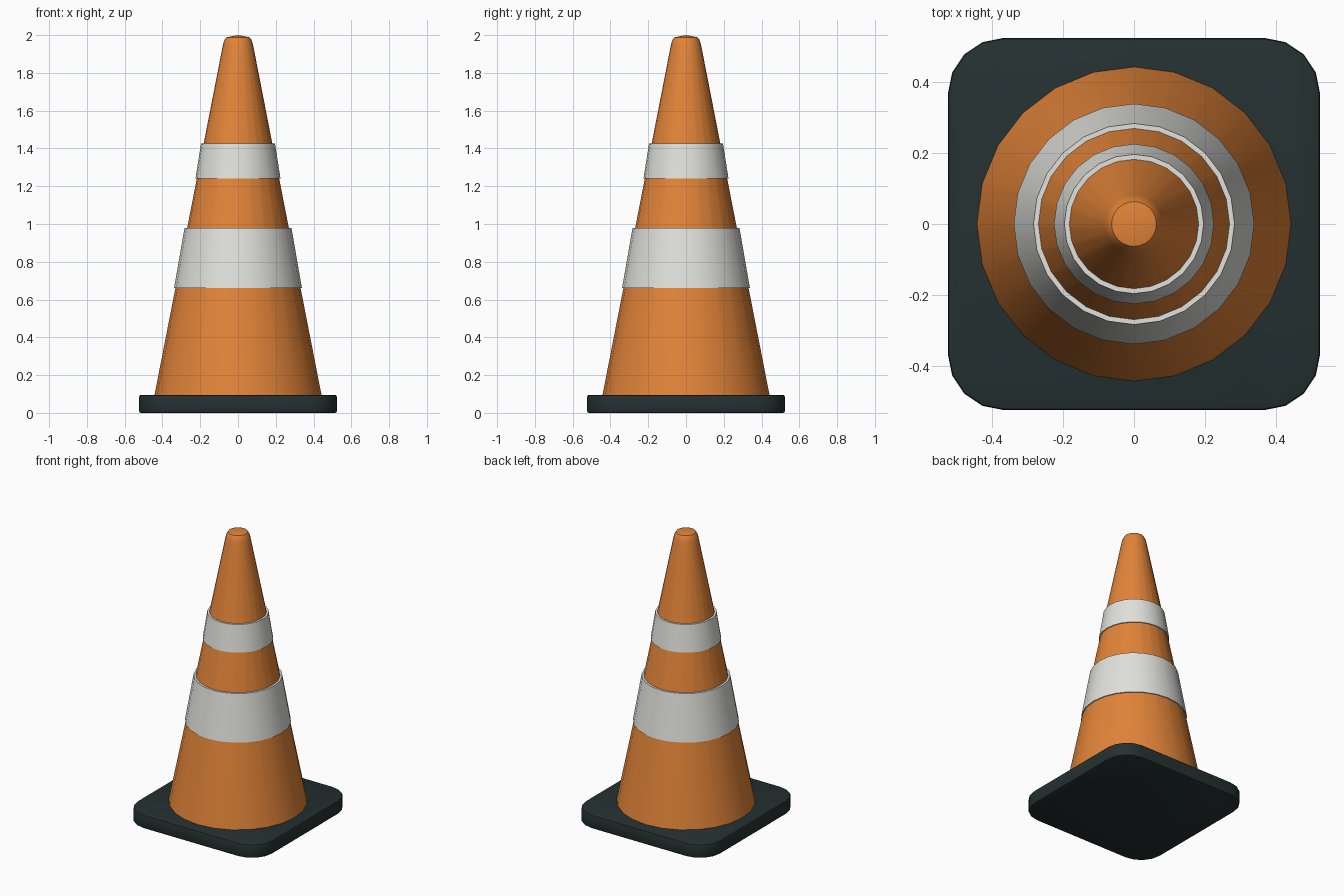
import bpy, bmesh, math

cube = bpy.data.objects.get("Cube")
if cube:
    bpy.data.objects.remove(cube, do_unlink=True)

SIDES = 24


def material(name, rgb):
    m = bpy.data.materials.new(name)
    m.use_nodes = True
    m.diffuse_color = (*rgb, 1)
    bsdf = m.node_tree.nodes["Principled BSDF"]
    bsdf.inputs["Base Color"].default_value = (*rgb, 1)
    bsdf.inputs["Roughness"].default_value = 0.6
    return m


orange = material("orange plastic", (0.76, 0.23, 0.04))
white = material("reflective white", (0.75, 0.75, 0.72))
black = material("dark rubber", (0.018, 0.03, 0.03))


def finish(name, bm, mat, angle):
    bmesh.ops.remove_doubles(bm, verts=bm.verts, dist=1e-5)
    bmesh.ops.recalc_face_normals(bm, faces=bm.faces)
    mesh = bpy.data.meshes.new(name)
    bm.to_mesh(mesh)
    bm.free()
    mesh.materials.append(mat)
    obj = bpy.data.objects.new(name, mesh)
    bpy.context.collection.objects.link(obj)
    bpy.ops.object.select_all(action="DESELECT")
    obj.select_set(True)
    bpy.context.view_layer.objects.active = obj
    bpy.ops.object.shade_smooth_by_angle(angle=math.radians(angle))
    return obj


def lathe(name, profile, mat, closed=False):
    """Spin an (r, z) profile about the vertical axis."""
    bm = bmesh.new()
    verts = [bm.verts.new((0, r, z)) for r, z in profile]
    edges = [bm.edges.new(pair) for pair in zip(verts, verts[1:])]
    if closed:
        edges.append(bm.edges.new((verts[-1], verts[0])))
    bmesh.ops.spin(bm, geom=verts + edges, cent=(0, 0, 0), axis=(0, 0, 1),
                   angle=math.tau, steps=SIDES)
    return finish(name, bm, mat, 35)


def cone_radius(z):
    return 0.443 - 0.1955 * (z - 0.09)


# Tapered body with a softly rounded tip
lathe("cone_body", [(0, 0.09), (cone_radius(0.09), 0.09), (cone_radius(1.94), 1.94),
                    (0.074, 1.97), (0.063, 1.988), (0, 2.0)], orange)

# Reflective sleeves standing slightly proud of the body
for name, low, high in (("lower_band", 0.66, 0.98), ("upper_band", 1.24, 1.425)):
    lathe(name, [(cone_radius(low) - 0.01, low), (cone_radius(low) + 0.007, low),
                 (cone_radius(high) + 0.014, high), (cone_radius(high) - 0.01, high)],
          white, closed=True)

# Square foot with rounded corners
HALF, CORNER, STEPS, HEIGHT = 0.524, 0.158, 4, 0.095
bm = bmesh.new()
outline = []
for quarter in range(4):
    mid = math.radians(45 + 90 * quarter)
    cx = math.copysign(HALF - CORNER, math.cos(mid))
    cy = math.copysign(HALF - CORNER, math.sin(mid))
    for i in range(STEPS + 1):
        a = math.pi / 2 * (quarter + i / STEPS)
        outline.append(bm.verts.new((cx + CORNER * math.cos(a), cy + CORNER * math.sin(a), 0)))
bottom = bm.faces.new(outline)
lifted = bmesh.ops.extrude_face_region(bm, geom=[bottom], use_keep_orig=True)["geom"]
bmesh.ops.translate(bm, vec=(0, 0, HEIGHT),
                    verts=[v for v in lifted if isinstance(v, bmesh.types.BMVert)])
rims = [e for e in bm.edges if abs(e.verts[0].co.z - e.verts[1].co.z) < 1e-4]
bmesh.ops.bevel(bm, geom=rims, offset=0.01, segments=2, profile=0.5, affect="EDGES")
finish("base_foot", bm, black, 40)
